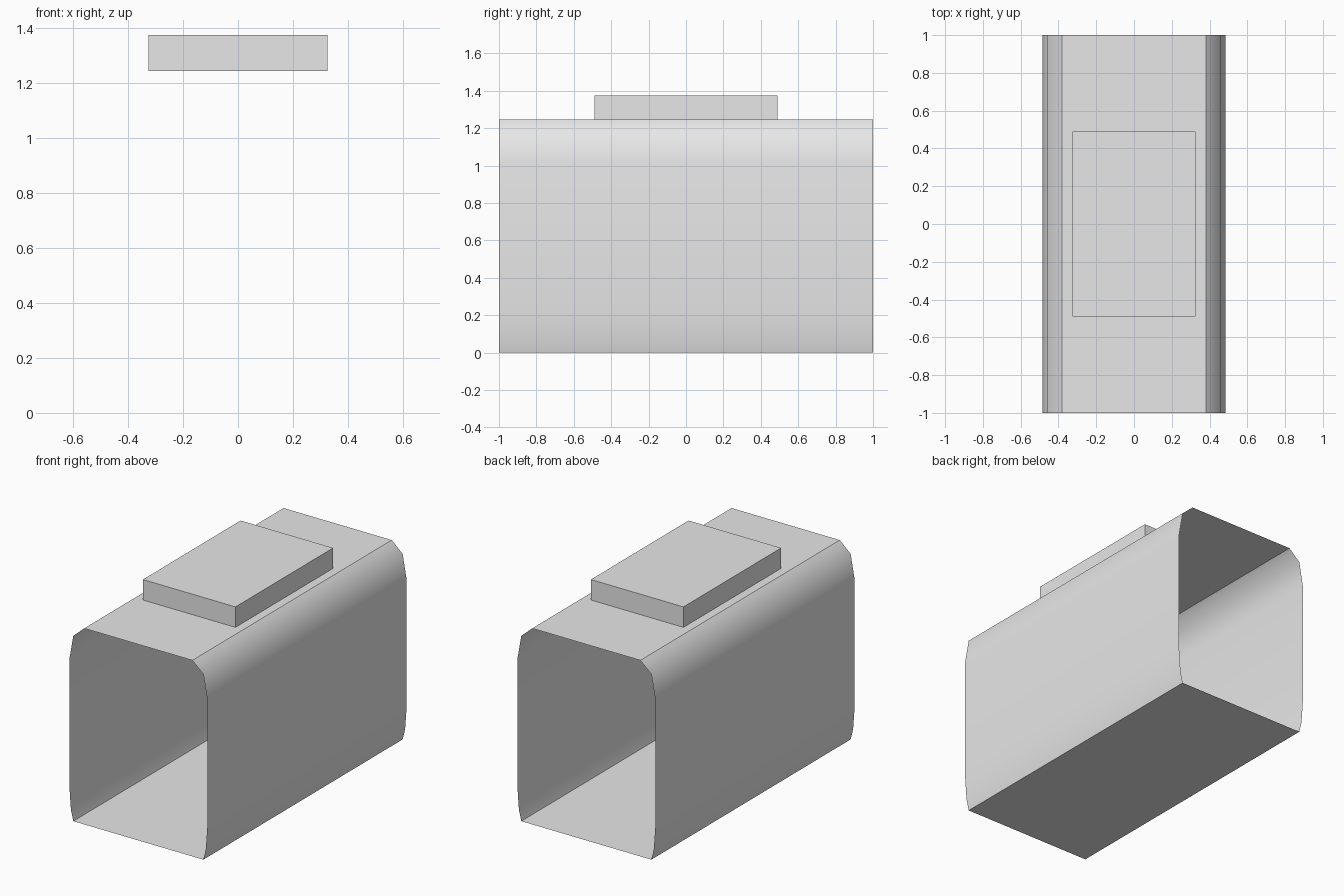
import bpy
import bmesh

cube = bpy.data.objects.get("Cube")
if cube:
    bpy.data.objects.remove(cube, do_unlink=True)

grey = bpy.data.materials.new("light_grey")
grey.use_nodes = True
COLOUR = (0.8, 0.8, 0.8, 1)
grey.diffuse_color = COLOUR
grey.node_tree.nodes["Principled BSDF"].inputs["Base Color"].default_value = COLOUR


def add_object(name, bm):
    bmesh.ops.recalc_face_normals(bm, faces=bm.faces)
    mesh = bpy.data.meshes.new(name)
    bm.to_mesh(mesh)
    bm.free()
    mesh.materials.append(grey)
    obj = bpy.data.objects.new(name, mesh)
    bpy.context.collection.objects.link(obj)
    return obj


# Open-ended thin sleeve: half profile from top to bottom, mirrored in x
half = [(0.38, 1.245), (0.457, 1.177), (0.485, 1.02),
        (0.485, 0.22), (0.474, 0.07), (0.457, 0)]
profile = half + [(-x, z) for x, z in reversed(half)]
bm = bmesh.new()
rings = [[bm.verts.new((x, y, z)) for x, z in profile] for y in (-1, 1)]
count = len(profile)
sharp_corners = (0, len(half) - 1, len(half), count - 1)
for i in range(count):
    j = (i + 1) % count
    face = bm.faces.new((rings[0][i], rings[0][j], rings[1][j], rings[1][i]))
    face.smooth = True
# Crisp edges where the flat top and bottom meet the rounded sides
for i in sharp_corners:
    bm.edges.get((rings[0][i], rings[1][i])).smooth = False
add_object("sleeve", bm)

# Raised block on top
bm = bmesh.new()
bmesh.ops.create_cube(bm, size=1)
bmesh.ops.scale(bm, vec=(0.65, 0.98, 0.13), verts=bm.verts)
bmesh.ops.translate(bm, vec=(0, 0, 1.31), verts=bm.verts)
add_object("top_block", bm)
